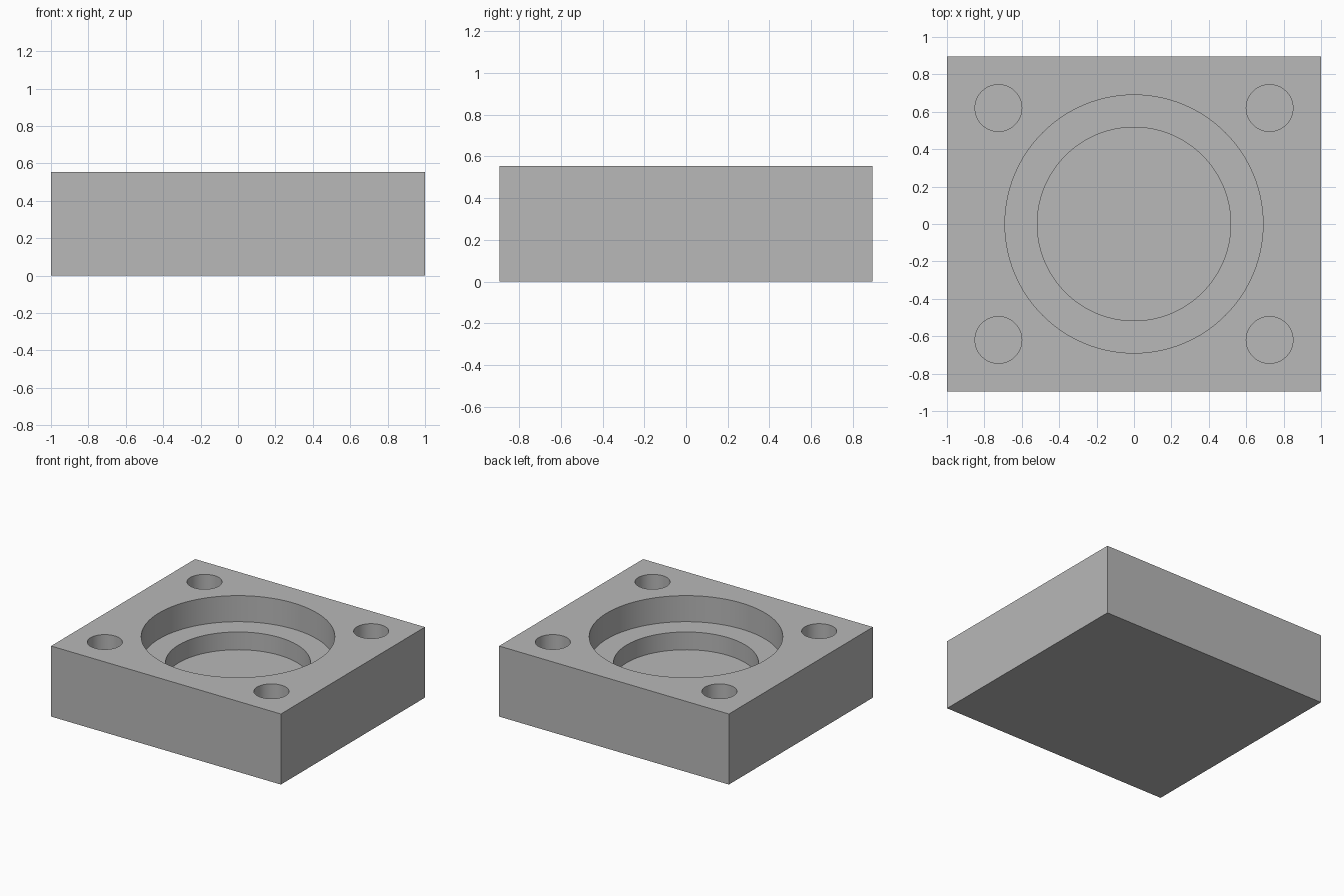
import bpy

# Overall block size and pocket depths
WIDTH, DEPTH, HEIGHT = 2.0, 1.79, 0.555
LEDGE_Z, FLOOR_Z, HOLE_Z = 0.35, 0.21, 0.21

old = bpy.data.objects.get("Cube")
if old:
    bpy.data.objects.remove(old, do_unlink=True)

# Single grey material
grey = bpy.data.materials.new("plain grey")
grey.use_nodes = True
colour = (0.48, 0.48, 0.48, 1)
grey.diffuse_color = colour
grey.node_tree.nodes["Principled BSDF"].inputs["Base Color"].default_value = colour

# Solid block
bpy.ops.mesh.primitive_cube_add(size=1, location=(0, 0, HEIGHT / 2))
block = bpy.context.object
block.name = "bearing_block"
block.scale = (WIDTH, DEPTH, HEIGHT)
bpy.ops.object.transform_apply(location=True, rotation=False, scale=True)
block.data.materials.append(grey)


def bore(name, x, y, radius, bottom, sides):
    """Cut a flat-bottomed round pocket down from the top face."""
    top = HEIGHT + 0.1
    bpy.ops.mesh.primitive_cylinder_add(
        vertices=sides, radius=radius, depth=top - bottom,
        location=(x, y, (top + bottom) / 2))
    cutter = bpy.context.object
    cutter.name = name
    cutter.hide_render = True
    cutter.data.materials.append(grey)
    cut = block.modifiers.new(name, "BOOLEAN")
    cut.operation = "DIFFERENCE"
    cut.solver = "EXACT"
    cut.object = cutter
    bpy.context.view_layer.objects.active = block
    bpy.ops.object.modifier_apply(modifier=name)
    bpy.data.objects.remove(cutter, do_unlink=True)


# Stepped central pocket
bore("wide_pocket", 0, 0, 0.69, LEDGE_Z, 128)
bore("narrow_pocket", 0, 0, 0.517, FLOOR_Z, 128)

# Four corner holes
for sx in (-1, 1):
    for sy in (-1, 1):
        bore("corner_hole", sx * 0.725, sy * 0.62, 0.125, HOLE_Z, 64)

# Smooth round walls, crisp edges
bpy.ops.object.select_all(action="DESELECT")
block.select_set(True)
bpy.context.view_layer.objects.active = block
bpy.ops.object.shade_smooth_by_angle(angle=0.5)
